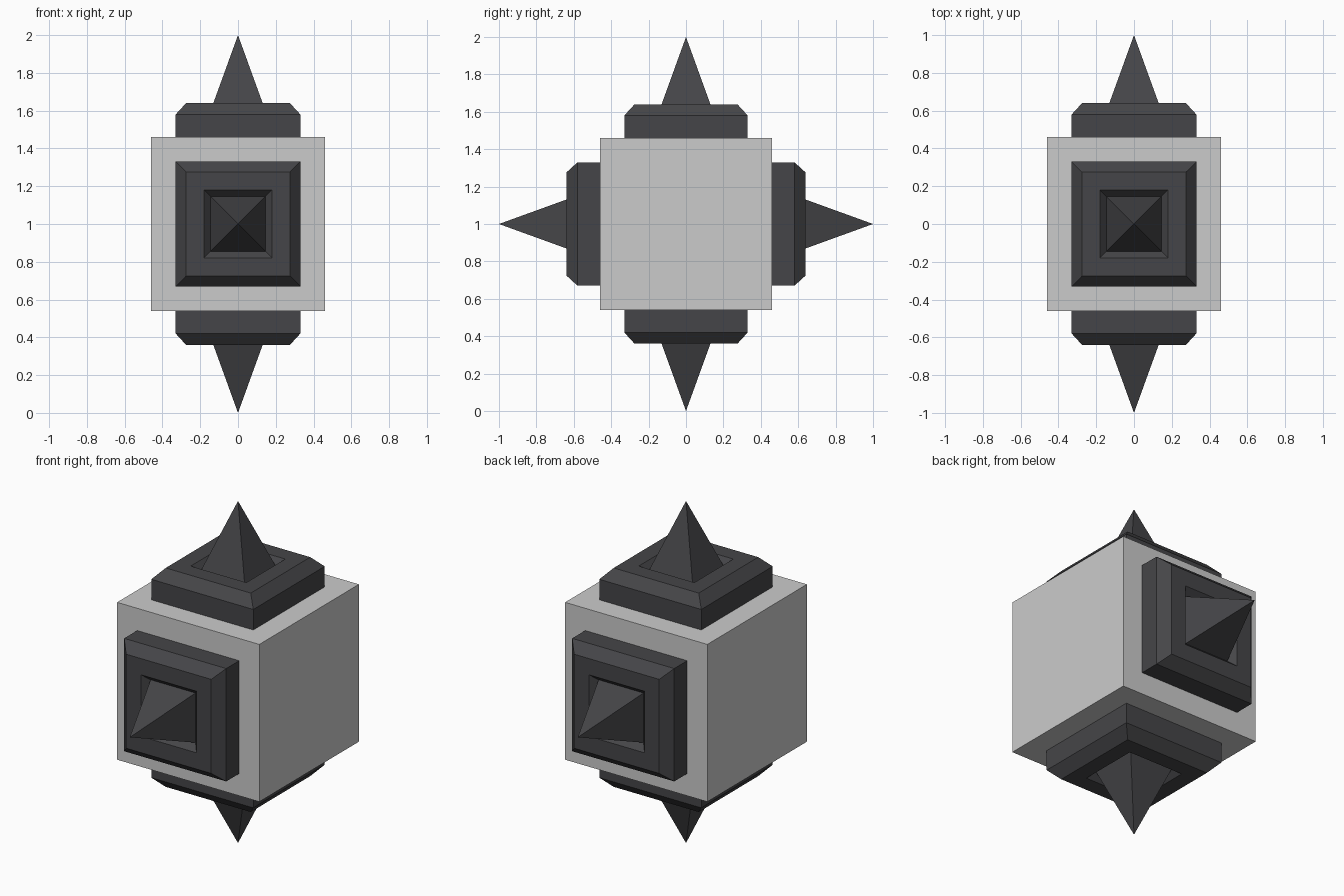
import bpy, bmesh
from math import radians
from mathutils import Matrix, Vector

if "Cube" in bpy.data.objects:
    bpy.data.objects.remove(bpy.data.objects["Cube"])

dark = bpy.data.materials.new("dark_grey")
dark.diffuse_color = (0.06, 0.06, 0.065, 1)
dark.use_nodes = True
dark.node_tree.nodes["Principled BSDF"].inputs["Base Color"].default_value = dark.diffuse_color

CENTRE = Vector((0, 0, 1))
# square cross-sections: (half width, distance from the block centre)
PLATE = [(0.33, 0.46), (0.33, 0.58), (0.275, 0.64), (0.18, 0.64), (0.145, 0.60)]
SPIKE_BASE, SPIKE_TIP = (0.145, 0.60), 1.0


def spiked_plate(name, rot):
    """Bevelled square plate with a sunken socket and a pyramid spike."""
    bm = bmesh.new()
    rings = [[bm.verts.new((sx * w, sy * w, h))
              for sx, sy in ((-1, -1), (1, -1), (1, 1), (-1, 1))] for w, h in PLATE]
    for a, b in zip(rings, rings[1:]):
        for i in range(4):
            j = (i + 1) % 4
            bm.faces.new((a[i], a[j], b[j], b[i]))
    # spike rising from the socket floor
    tip = bm.verts.new((0, 0, SPIKE_TIP))
    base = rings[-1]
    for i in range(4):
        bm.faces.new((base[i], base[(i + 1) % 4], tip))
    bm.faces.new(rings[0][::-1])
    bm.transform(Matrix.Translation(CENTRE) @ rot)
    me = bpy.data.meshes.new(name)
    bm.to_mesh(me)
    bm.free()
    me.materials.append(dark)
    bpy.context.collection.objects.link(bpy.data.objects.new(name, me))


# central block
bpy.ops.mesh.primitive_cube_add(size=0.92, location=CENTRE)
bpy.context.object.name = "block"

# plates on top, front, bottom and back, sides left bare
for k, side in enumerate(("top", "front", "bottom", "back")):
    spiked_plate(side + "_spike", Matrix.Rotation(radians(90 * k), 4, 'X'))
